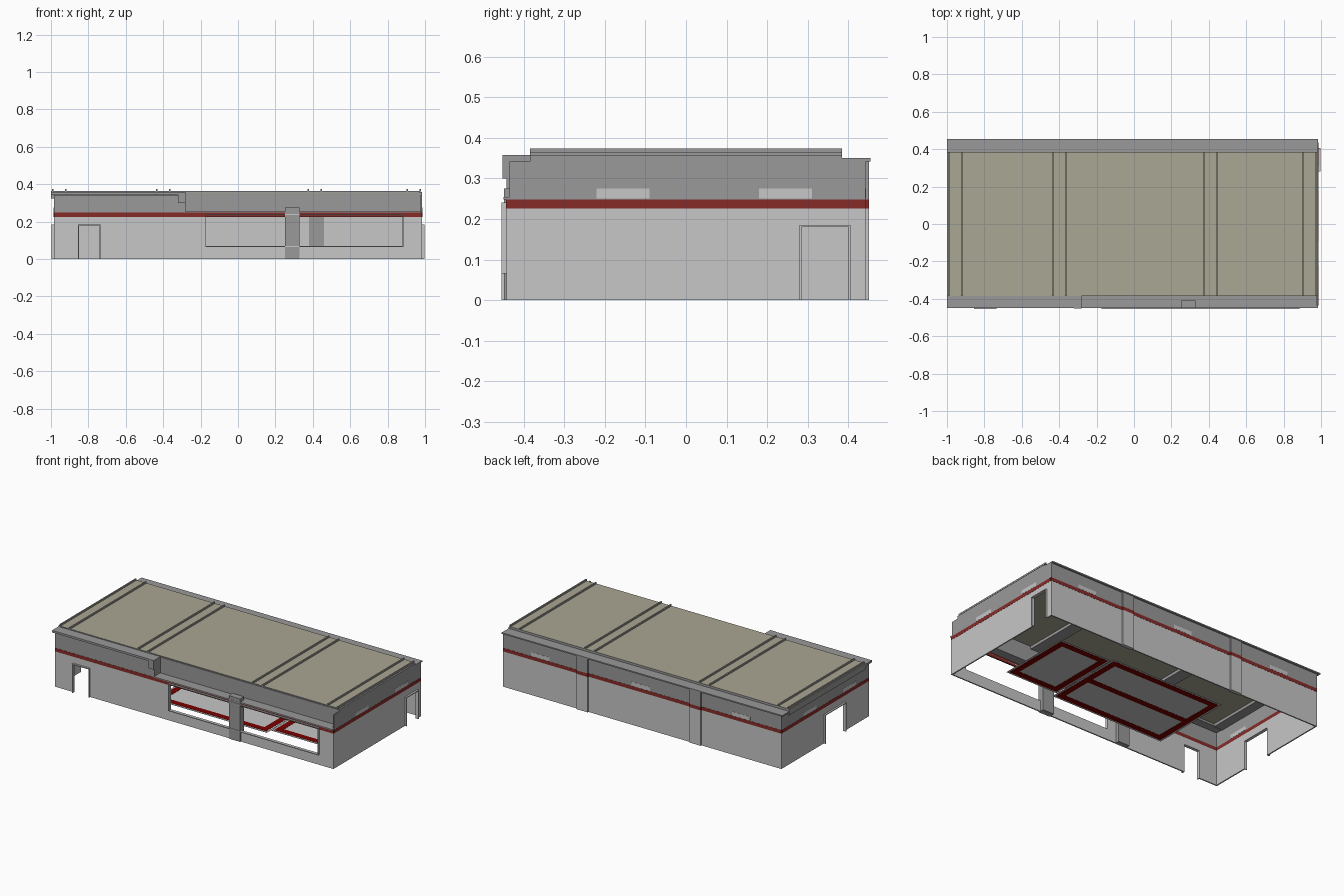
import bpy
import bmesh

if "Cube" in bpy.data.objects:
    bpy.data.objects.remove(bpy.data.objects["Cube"])


def material(name, r, g, b):
    m = bpy.data.materials.new(name)
    m.use_nodes = True
    m.diffuse_color = (r, g, b, 1)
    m.node_tree.nodes["Principled BSDF"].inputs["Base Color"].default_value = (r, g, b, 1)
    return m


LIGHT = material("light grey", 0.57, 0.57, 0.57)
GREY = material("mid grey", 0.32, 0.32, 0.32)
RED = material("band red", 0.24, 0.025, 0.022)
COURT = material("court red", 0.19, 0.0, 0.0)
ROOF = material("roof beige", 0.40, 0.385, 0.295)

W, D, T = 0.985, 0.443, 0.008      # wall half width, half depth, thickness
BAND, UPPER, TOP = 0.226, 0.248, 0.342
SILL, HEAD, DOOR = 0.07, 0.235, 0.18


def boxes(name, mat, items, top_mat=None):
    """One object made of boxes given as (x0, x1, y0, y1, z0, z1)."""
    bm = bmesh.new()
    for x0, x1, y0, y1, z0, z1 in items:
        made = bmesh.ops.create_cube(bm, size=1)
        for v in made["verts"]:
            v.co = (x1 if v.co.x > 0 else x0, y1 if v.co.y > 0 else y0, z1 if v.co.z > 0 else z0)
    mesh = bpy.data.meshes.new(name)
    mesh.materials.append(mat)
    if top_mat:
        mesh.materials.append(top_mat)
        bm.normal_update()
        for f in bm.faces:
            f.material_index = int(f.normal.z > 0.5)
    bm.to_mesh(mesh)
    bm.free()
    obj = bpy.data.objects.new(name, mesh)
    bpy.context.collection.objects.link(obj)
    return obj


def placed(side, a0, a1, inner, outer, z0, z1):
    """Box on a side of the hall: a = along the wall, inner/outer = depth from the wall face."""
    sign = 1 if side in ("left", "back") else -1
    face = W if side in ("left", "right") else D
    d0, d1 = sorted((sign * (face - inner), sign * (face + outer)))
    if side in ("left", "right"):
        return (d0, d1, a0, a1, z0, z1)
    return (a0, a1, d0, d1, z0, z1)


def frame(side, a0, a1, z0, z1, out, t=0.005):
    """Thin lining around an opening; doors have no sill."""
    parts = [placed(side, a0 - t, a0, T, out, z0, z1),
             placed(side, a1, a1 + t, T, out, z0, z1),
             placed(side, a0 - t, a1 + t, T, out, z1, z1 + t)]
    if z0 > 0:
        parts.append(placed(side, a0 - t, a1 + t, T, out, z0 - t, z0))
    return parts


# Walls: openings (start, end, bottom, top) and high window centres
sides = {
    "front": ([(-0.85, -0.74, 0, DOOR), (-0.17, 0.88, SILL, HEAD)], []),
    "back": ([], [-0.70, 0.01, 0.72]),
    "left": ([(0.285, 0.40, 0, DOOR)], [-0.155, 0.245]),
    "right": ([(-0.19, 0.01, 0, DOOR)], [-0.245, 0.155]),
}
for side, (openings, windows) in sides.items():
    half = W if side in ("front", "back") else D - T
    lower, start = [], -half
    for a0, a1, z0, z1 in openings:
        lower.append(placed(side, start, a0, T, 0, 0, BAND))
        if z0 > 0:
            lower.append(placed(side, a0, a1, T, 0, 0, z0))
        if z1 < BAND:
            lower.append(placed(side, a0, a1, T, 0, z1, BAND))
        start = a1
        boxes(side + "_opening_frame", LIGHT, frame(side, a0, a1, z0, z1, 0.012))
    lower.append(placed(side, start, half, T, 0, 0, BAND))
    boxes(side + "_lower_wall", LIGHT, lower)
    boxes(side + "_red_band", RED, [placed(side, -half, half, T, 0.001, BAND, UPPER)])
    end = -0.28 if side == "front" else half
    boxes(side + "_upper_wall", GREY, [placed(side, -half, end, T, 0, UPPER, TOP)])
    if windows:
        boxes(side + "_high_windows", LIGHT,
              [placed(side, c - 0.065, c + 0.065, T + 0.001, 0.001, 0.25, 0.275) for c in windows])

# Recessed front clerestory with its ledge and end return
RIM = 0.385
boxes("front_recessed_wall", GREY, [(-0.28, W, -RIM, -RIM + T, UPPER, 0.355),
                                   (-0.288, -0.28, -D, -RIM, UPPER, TOP)])
boxes("front_ledge", GREY, [(-0.28, W, -0.45, -RIM, UPPER, UPPER + 0.006)])

# Eaves
boxes("front_eave", GREY, [(-1, -0.29, -0.45, -RIM, 0.345, 0.358)])
boxes("back_eave", GREY, [(-1, W, RIM, 0.455, TOP, 0.35)])
boxes("rear_fascia", GREY, [(-1, W, RIM - T, RIM, TOP, 0.358)])
boxes("side_eaves", GREY, [(-1, -W + T, -RIM, RIM, 0.325, 0.358),
                           (W - T, W, -RIM, RIM, TOP, 0.358)])

# Roof sheet with paired ribs over the cross beams
boxes("roof", GREY, [(-1, 0.975, -RIM, RIM, 0.358, 0.364)], ROOF)
boxes("roof_underside", ROOF, [(-0.97, 0.97, -RIM + T, RIM - T, 0.356, 0.358)])
beams = [-0.955, -0.40, 0.41, 0.94]
boxes("roof_ribs", GREY,
      [(c + s * 0.035 - 0.004, c + s * 0.035 + 0.004, -RIM, RIM, 0.364, 0.374)
       for c in beams for s in (-1, 1)], ROOF)
boxes("cross_beams", GREY, [(c - 0.04, c + 0.04, -RIM, RIM, 0.338, 0.356) for c in beams])

# Pilasters and brackets
boxes("front_pilaster", GREY, [(0.25, 0.33, -0.449, -0.41, 0, 0.275)])
boxes("front_inner_pilaster", GREY, [(-0.31, -0.23, -D + T, -0.41, 0, UPPER)])
boxes("front_bracket", GREY, [(-0.32, -0.28, -0.452, -RIM, 0.30, 0.358)])
for label, c in (("left", 0.42), ("right", -0.38)):
    boxes(label + "_back_pilaster", LIGHT, [placed("back", c - 0.04, c + 0.04, 0, 0.008, 0, BAND)])
    boxes(label + "_back_pilaster_band", RED, [placed("back", c - 0.04, c + 0.04, 0, 0.008, BAND, UPPER)])
    boxes(label + "_back_pilaster_top", GREY, [placed("back", c - 0.04, c + 0.04, 0, 0.008, UPPER, TOP)])
    boxes(label + "_back_inner_pilaster", GREY, [placed("back", c - 0.04, c + 0.04, 0.015, -T, 0, TOP)])


# Floor courts: light plate with red border lines showing on both faces
def court(name, x0, x1, y0, y1, line, split):
    boxes(name + "_plate", LIGHT, [(x0, x1, y0, y1, 0.001, 0.003)])
    e = 0.012
    x0, x1, y0, y1 = x0 + e, x1 - e, y0 + e, y1 - e
    stripes = [(x0, x1, y0, y0 + line), (x0, x1, y1 - line, y1),
               (x0, x0 + line, y0 + line, y1 - line), (x1 - line, x1, y0 + line, y1 - line)]
    if split:
        mid = (y0 + y1) / 2
        stripes.append((x0 + line, x1 - line, mid - line / 2, mid + line / 2))
    boxes(name + "_lines", COURT, [s + (0, 0.004) for s in stripes])


court("large_court", -0.415, 0.385, -0.26, 0.28, 0.04, True)
court("small_court", 0.39, 0.76, -0.22, 0.26, 0.04, False)
